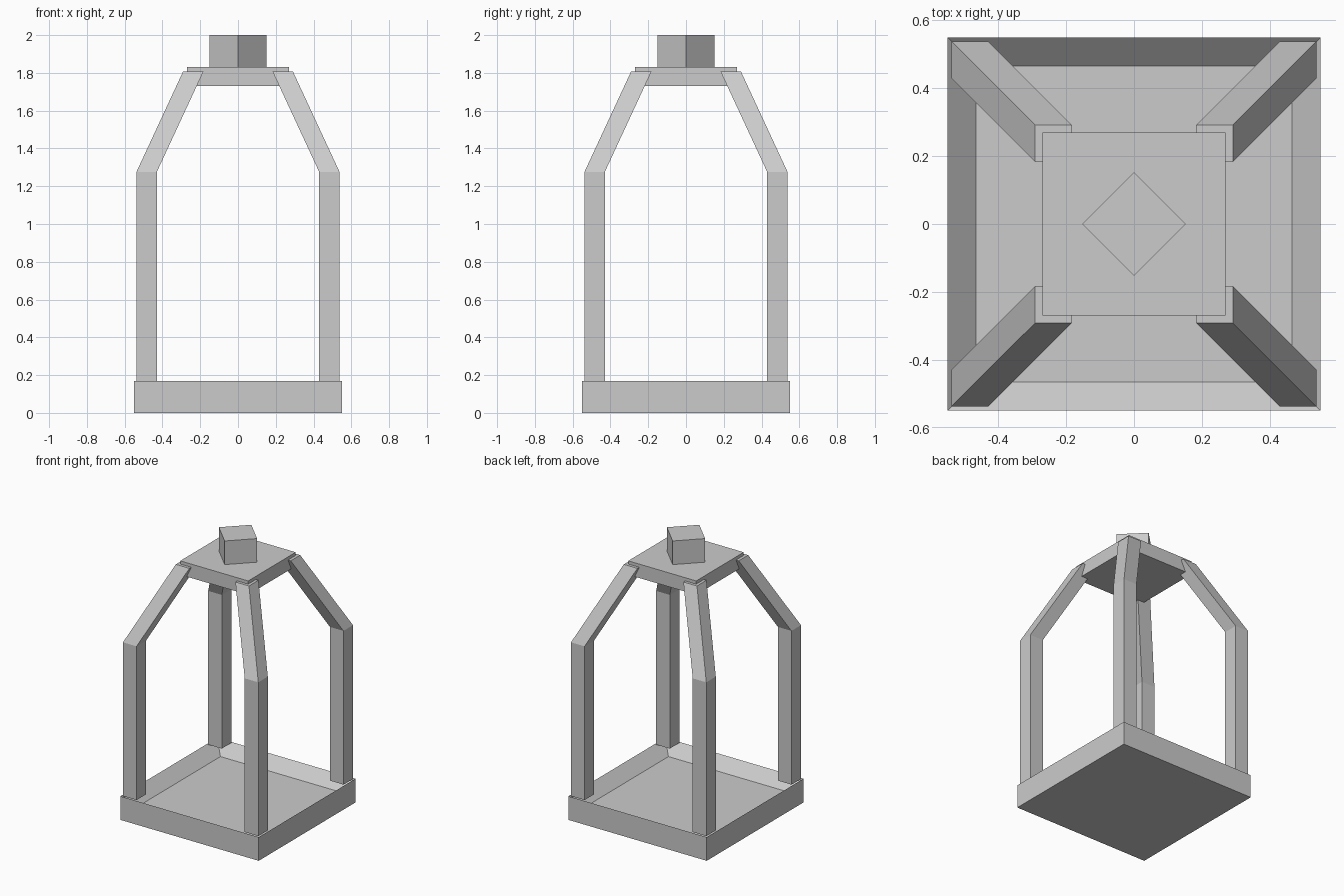
import bpy, bmesh
from math import radians

if "Cube" in bpy.data.objects:
    bpy.data.objects.remove(bpy.data.objects["Cube"])


def make_object(name, bm):
    bmesh.ops.recalc_face_normals(bm, faces=bm.faces)
    mesh = bpy.data.meshes.new(name)
    bm.to_mesh(mesh)
    bm.free()
    obj = bpy.data.objects.new(name, mesh)
    bpy.context.collection.objects.link(obj)
    return obj


def box(name, half, z0, z1, turn=0):
    bm = bmesh.new()
    bmesh.ops.create_cube(bm, size=1)
    for v in bm.verts:
        v.co.x *= 2 * half
        v.co.y *= 2 * half
        v.co.z = z1 if v.co.z > 0 else z0
    obj = make_object(name, bm)
    obj.rotation_euler.z = radians(turn)
    return obj


# base tray: square block with a recessed floor
bm = bmesh.new()
bmesh.ops.create_cube(bm, size=1)
for v in bm.verts:
    v.co = (v.co.x * 1.1, v.co.y * 1.1, 0.17 if v.co.z > 0 else 0)
bm.normal_update()
top = max(bm.faces, key=lambda f: f.calc_center_median().z)
bmesh.ops.inset_region(bm, faces=[top], thickness=0.12)
bmesh.ops.translate(bm, verts=top.verts, vec=(0, 0, -0.08))
make_object("base_tray", bm)


# corner post: square section rising straight, then leaning inward
def post(name, sx, sy):
    bm = bmesh.new()
    rings = []
    for inner, z in ((0.43, 0.17), (0.43, 1.275), (0.183, 1.807)):
        outer = inner + 0.108
        rings.append([bm.verts.new((sx * x, sy * y, z)) for x, y in
                      ((inner, inner), (outer, inner), (outer, outer), (inner, outer))])
    for a, b in zip(rings, rings[1:]):
        for i in range(4):
            j = (i + 1) % 4
            bm.faces.new((a[i], a[j], b[j], b[i]))
    bm.faces.new(rings[0])
    bm.faces.new(rings[-1])
    make_object(name, bm)


for sy, depth in ((-1, "front"), (1, "back")):
    for sx, side in ((-1, "left"), (1, "right")):
        post(f"{depth}_{side}_post", sx, sy)

# roof plate and the diamond-turned cap on it
box("roof_plate", 0.27, 1.73, 1.83)
box("top_cap", 0.1075, 1.83, 2.0, turn=45)
